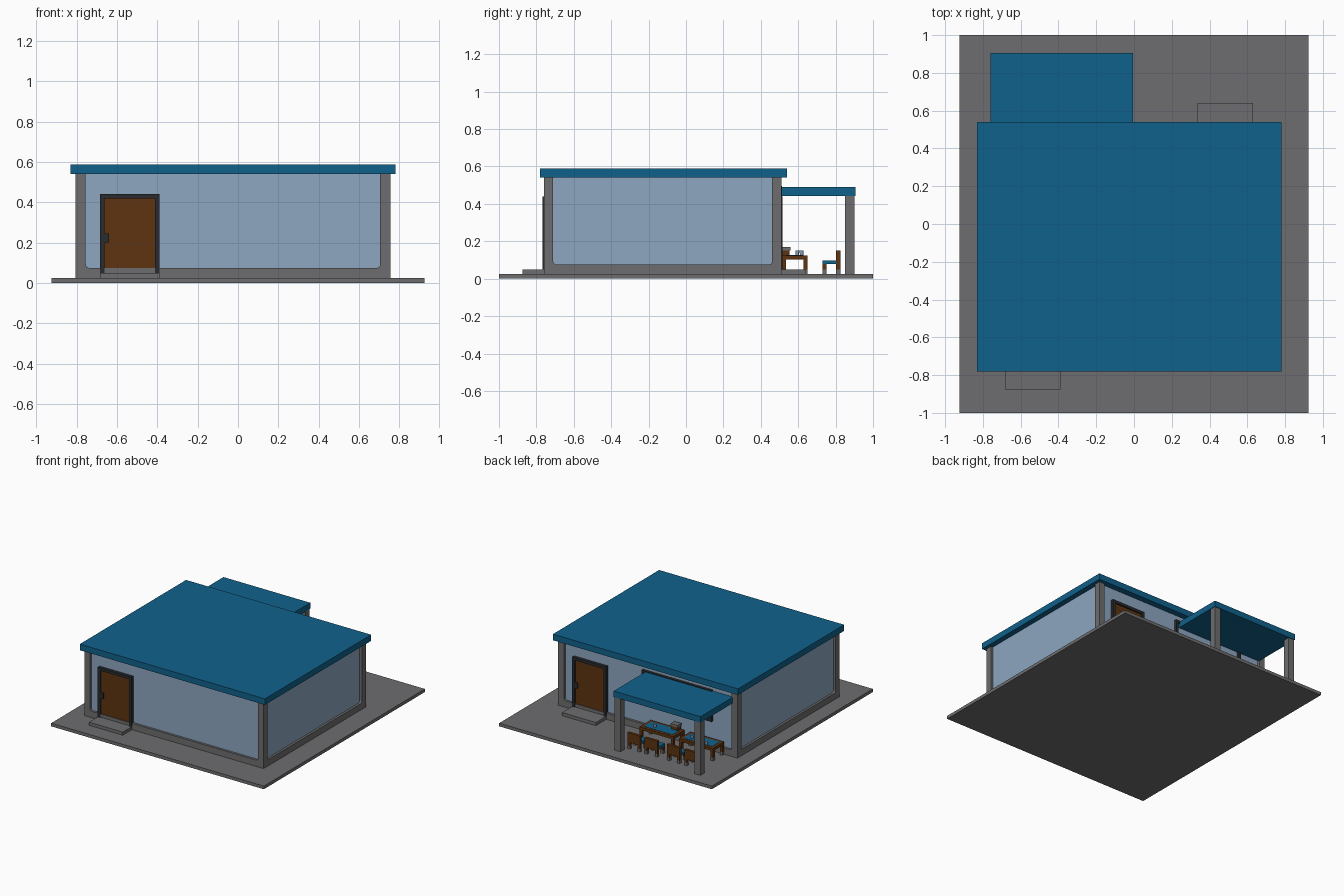
import bpy, bmesh, math
from mathutils import Matrix, Vector

if "Cube" in bpy.data.objects:
    bpy.data.objects.remove(bpy.data.objects["Cube"], do_unlink=True)


def material(name, rgb):
    m = bpy.data.materials.new(name)
    m.use_nodes = True
    m.diffuse_color = (*rgb, 1)
    m.node_tree.nodes["Principled BSDF"].inputs["Base Color"].default_value = (*rgb, 1)
    return m


GREY = material("concrete_grey", (0.155, 0.155, 0.16))
BLUE = material("roof_blue", (0.005, 0.12, 0.26))
PALE = material("pale_blue_wall", (0.27, 0.385, 0.53))
BROWN = material("wood_brown", (0.112, 0.034, 0.005))
DARK = material("dark_frame", (0.022, 0.024, 0.028))


def finish(name, bm, mat):
    bmesh.ops.recalc_face_normals(bm, faces=bm.faces)
    me = bpy.data.meshes.new(name)
    bm.to_mesh(me)
    bm.free()
    me.materials.append(mat)
    ob = bpy.data.objects.new(name, me)
    bpy.context.collection.objects.link(ob)
    return ob


def boxes(name, mat, spans, turn=None):
    """One object from boxes given as (x0, x1, y0, y1, z0, z1)."""
    bm = bmesh.new()
    for x0, x1, y0, y1, z0, z1 in spans:
        mid = Vector((x0 + x1, y0 + y1, z0 + z1)) / 2
        mat4 = Matrix.Translation(mid) @ Matrix.Diagonal((x1 - x0, y1 - y0, z1 - z0, 1))
        bmesh.ops.create_cube(bm, size=1, matrix=mat4)
    if turn:
        bm.transform(turn)
    return finish(name, bm, mat)


# Ground slab, house body and main roof
X0, X1, Y0, Y1 = -0.805, 0.755, -0.76, 0.51
G, TOP, P, INSET = 0.025, 0.54, 0.05, 0.018
boxes("ground_slab", GREY, [(-0.925, 0.925, -1, 1, 0, G)])
boxes("walls", PALE, [(X0 + INSET, X1 - INSET, Y0 + INSET, Y1 - INSET, G, TOP)])
boxes("main_roof", BLUE, [(-0.83, 0.78, -0.78, 0.54, TOP, 0.588)])

# Corner pillars and the sills between them
boxes("corner_pillars", GREY, [(x, x + P, y, y + P, G, TOP)
                               for x in (X0, X1 - P) for y in (Y0, Y1 - P)])
SILL = 0.075
boxes("wall_sills", GREY,
      [(X0 + P, X1 - P, y, y + P, G, SILL) for y in (Y0, Y1 - P)]
      + [(x, x + P, Y0 + P, Y1 - P, G, SILL) for x in (X0, X1 - P)])


# Rounded fillets where pillars meet sills
def fillet(bm, corner, along, inward, r=0.018):
    pts = [(0, 0)] + [(r - r * math.sin(a), r - r * math.cos(a))
                      for a in (i * math.pi / 8 for i in range(5))]
    vs = [bm.verts.new(corner + along * a + Vector((0, 0, h))) for a, h in pts]
    face = bm.faces.new(vs)
    new = bmesh.ops.extrude_face_region(bm, geom=[face])["geom"]
    bmesh.ops.translate(bm, vec=inward * INSET,
                        verts=[v for v in new if isinstance(v, bmesh.types.BMVert)])


bm = bmesh.new()
for sx, x in ((1, X0), (-1, X1)):
    for sy, y in ((1, Y0), (-1, Y1)):
        ax, ay = Vector((sx, 0, 0)), Vector((0, sy, 0))
        fillet(bm, Vector((x + sx * P, y, SILL)), ax, ay)
        fillet(bm, Vector((x, y + sy * P, SILL)), ay, ax)
finish("frame_fillets", bm, GREY)


# Door with frame and handle, made for the front and turned round for the back
def door(side, cx, wall_y, back, step_depth):
    turn = Matrix.Translation((cx, wall_y, 0)) @ Matrix.Rotation(math.pi if back else 0, 4, 'Z')
    w, f = 0.147, 0.022
    boxes(side + "_door", BROWN, [(-w + f, w - f, 0.005, 0.03, 0.05, 0.42)], turn)
    boxes(side + "_door_frame", DARK, [(-w, -w + f, -0.006, 0.03, 0.05, 0.44),
                                       (w - f, w, -0.006, 0.03, 0.05, 0.44),
                                       (-w + f, w - f, -0.006, 0.03, 0.418, 0.44)], turn)
    boxes(side + "_door_handle", DARK, [(-w + f, -w + 0.045, -0.004, 0.01, 0.2, 0.245)], turn)
    boxes(side + "_step", GREY, [(-w, w, -step_depth, 0.01, G, 0.05)], turn)


door("front", -0.537, Y0, False, 0.115)
door("back", 0.483, Y1, True, 0.13)

# Serving window in the back wall
wx0, wx1, wz0, wz1, t = -0.58, 0.03, 0.25, 0.495, 0.02
wy0, wy1 = Y1 - 0.03, Y1 + 0.002
boxes("window_frame", DARK, [(wx0, wx0 + t, wy0, wy1, wz0, wz1),
                             (wx1 - t, wx1, wy0, wy1, wz0, wz1),
                             (wx0 + t, wx1 - t, wy0, wy1, wz0, wz0 + t),
                             (wx0 + t, wx1 - t, wy0, wy1, wz1 - t, wz1)])

# Back porch
boxes("porch_roof", BLUE, [(-0.76, -0.005, Y1 - 0.01, 0.905, 0.443, 0.49)])
boxes("porch_posts", GREY, [(x, x + P, 0.85, 0.9, G, 0.443) for x in (-0.755, -0.06)])


# Four legs with grey feet under a rectangle
def legs(name, x0, x1, y0, y1, top, t, foot):
    spots = [(x, y) for x in (x0, x1 - t) for y in (y0, y1 - t)]
    boxes(name + "_legs", BROWN, [(x, x + t, y, y + t, foot, top) for x, y in spots])
    boxes(name + "_feet", GREY, [(x, x + t, y, y + t, G, foot) for x, y in spots])


# Tables with blue tops, and two chairs each
for n, x0 in enumerate((-0.345, -0.69), 1):
    x1 = x0 + 0.295
    name = f"table_{n}"
    boxes(name + "_top", BROWN, [(x0, x1, 0.512, 0.65, 0.102, 0.124)])
    boxes(name + "_cloth", BLUE, [(x0 + 0.022, x1 - 0.022, 0.534, 0.628, 0.12, 0.126)])
    legs(name, x0, x1, 0.512, 0.65, 0.102, 0.022, 0.05)
    for k, cx in enumerate((x0 + 0.072, x1 - 0.072), 1):
        chair = f"chair_{n}_{k}"
        a, b = cx - 0.055, cx + 0.055
        boxes(chair + "_seat", BLUE, [(a, b, 0.73, 0.805, 0.078, 0.098)])
        boxes(chair + "_back", BROWN, [(a, b, 0.803, 0.825, 0.075, 0.15)])
        legs(chair, a, b, 0.73, 0.825, 0.078, 0.022, 0.048)

# Box on the first table
boxes("table_box", BROWN, [(-0.315, -0.26, 0.513, 0.553, 0.124, 0.152)])
boxes("table_box_lid", GREY, [(-0.318, -0.257, 0.512, 0.558, 0.152, 0.17)])

# Cups
for n, (x, y) in enumerate(((-0.147, 0.595), (-0.47, 0.595), (-0.61, 0.618)), 1):
    bm = bmesh.new()
    bmesh.ops.create_cone(bm, cap_ends=True, segments=12, radius1=0.009, radius2=0.011,
                          depth=0.026, matrix=Matrix.Translation((x, y, 0.138)))
    finish(f"cup_{n}", bm, PALE)
